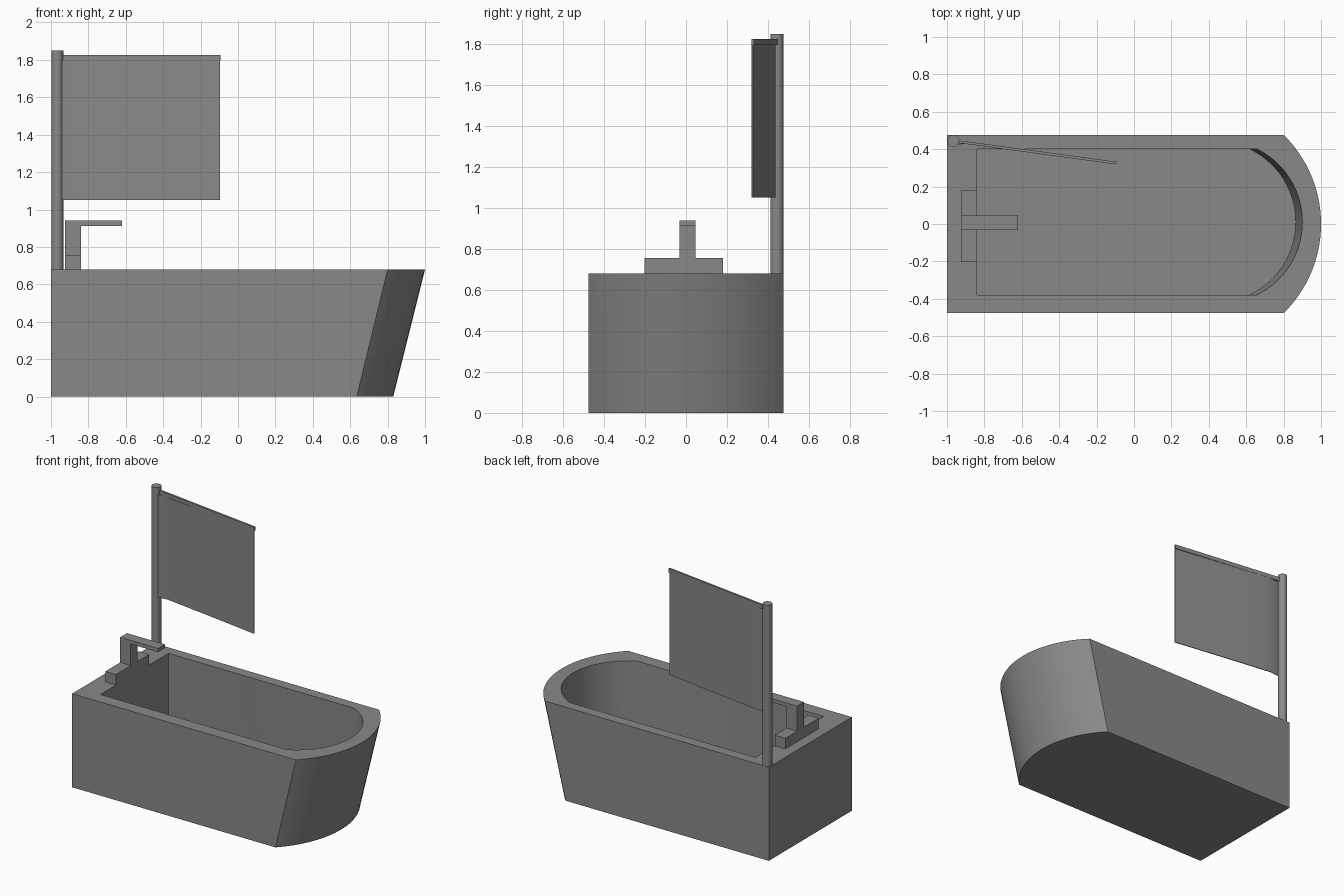
import bpy, bmesh, math
from mathutils import Matrix, Vector

if "Cube" in bpy.data.objects:
    bpy.data.objects.remove(bpy.data.objects["Cube"])

# dark grey used on every part
grey = bpy.data.materials.new("dark_grey")
grey.diffuse_color = (0.25, 0.25, 0.25, 1)
grey.use_nodes = True
grey.node_tree.nodes["Principled BSDF"].inputs["Base Color"].default_value = grey.diffuse_color


def finish(bm, name, smooth=False):
    bmesh.ops.recalc_face_normals(bm, faces=bm.faces)
    me = bpy.data.meshes.new(name)
    bm.to_mesh(me)
    bm.free()
    me.materials.append(grey)
    ob = bpy.data.objects.new(name, me)
    bpy.context.collection.objects.link(ob)
    if smooth:
        bpy.ops.object.select_all(action='DESELECT')
        bpy.context.view_layer.objects.active = ob
        ob.select_set(True)
        bpy.ops.object.shade_smooth_by_angle(angle=math.radians(30))
    return ob


def box(name, lo, hi, matrix=Matrix()):
    bm = bmesh.new()
    bmesh.ops.create_cube(bm, size=1)
    for v in bm.verts:
        v.co = matrix @ Vector([l + (c + 0.5) * (h - l) for c, l, h in zip(v.co, lo, hi)])
    return finish(bm, name)


def loft(bm, loops):
    """Skin closed loops in order and cap both ends."""
    rings = [[bm.verts.new(p) for p in lp] for lp in loops]
    for a, b in zip(rings, rings[1:]):
        for i in range(len(a)):
            j = (i + 1) % len(a)
            bm.faces.new((a[i], a[j], b[j], b[i]))
    bm.faces.new(rings[0])
    bm.faces.new(rings[-1])


def tub_loop(back, front, tip, y0, y1, z, n=28):
    """Rectangle whose front end is a circular arc bulging to tip."""
    half, sag, cy = (y1 - y0) / 2, tip - front, (y0 + y1) / 2
    r = (half * half + sag * sag) / (2 * sag)
    a = math.asin(half / r)
    pts = [(back, y0, z)]
    for i in range(n + 1):
        t = -a + 2 * a * i / n
        pts.append((tip - r + r * math.cos(t), cy + r * math.sin(t), z))
    return pts + [(back, y1, z)]


# tub: outer wall with raked front, flat rim, inner basin
bm = bmesh.new()
loft(bm, [
    tub_loop(-1, 0.635, 0.83, -0.477, 0.477, 0),
    tub_loop(-1, 0.80, 1.0, -0.477, 0.477, 0.68),
    tub_loop(-0.84, 0.655, 0.90, -0.38, 0.402, 0.68),
    tub_loop(-0.84, 0.615, 0.865, -0.38, 0.402, 0.20),
])
finish(bm, "tub", True)

# tap: base block, post and spout
box("tap_base", (-0.925, -0.203, 0.68), (-0.84, 0.18, 0.757))
box("tap_post", (-0.925, -0.032, 0.757), (-0.84, 0.046, 0.94))
box("tap_spout", (-0.84, -0.032, 0.913), (-0.62, 0.046, 0.94))

# pole
px, py = -0.966, 0.444
bm = bmesh.new()
bmesh.ops.create_cone(bm, cap_ends=True, segments=32, radius1=0.032, radius2=0.032,
                      depth=1.17, matrix=Matrix.Translation((px, py, 1.265)))
finish(bm, "pole", True)

# screen rail, swung slightly from the pole
dx, dy = -0.095 - px, 0.326 - py
length = math.hypot(dx, dy)
swing = Matrix.Translation((px, py, 0)) @ Matrix.Rotation(math.atan2(dy, dx), 4, 'Z')
box("screen_rail", (0.01, -0.007, 1.797), (length, 0.007, 1.827), swing)

# thin hanging screen: gently bowed, kinked where it meets the pole
path = [(0.01, -0.016)]
for i in range(13):
    t = i / 12
    path.append((0.10 + t * (length - 0.10), 0.003 - 0.006 * t * t))
outline = [(x, y - 0.003) for x, y in path] + [(x, y + 0.003) for x, y in reversed(path)]
bm = bmesh.new()
loft(bm, [[swing @ Vector((x, y, z)) for x, y in outline] for z in (1.052, 1.797)])
finish(bm, "screen_panel", True)
